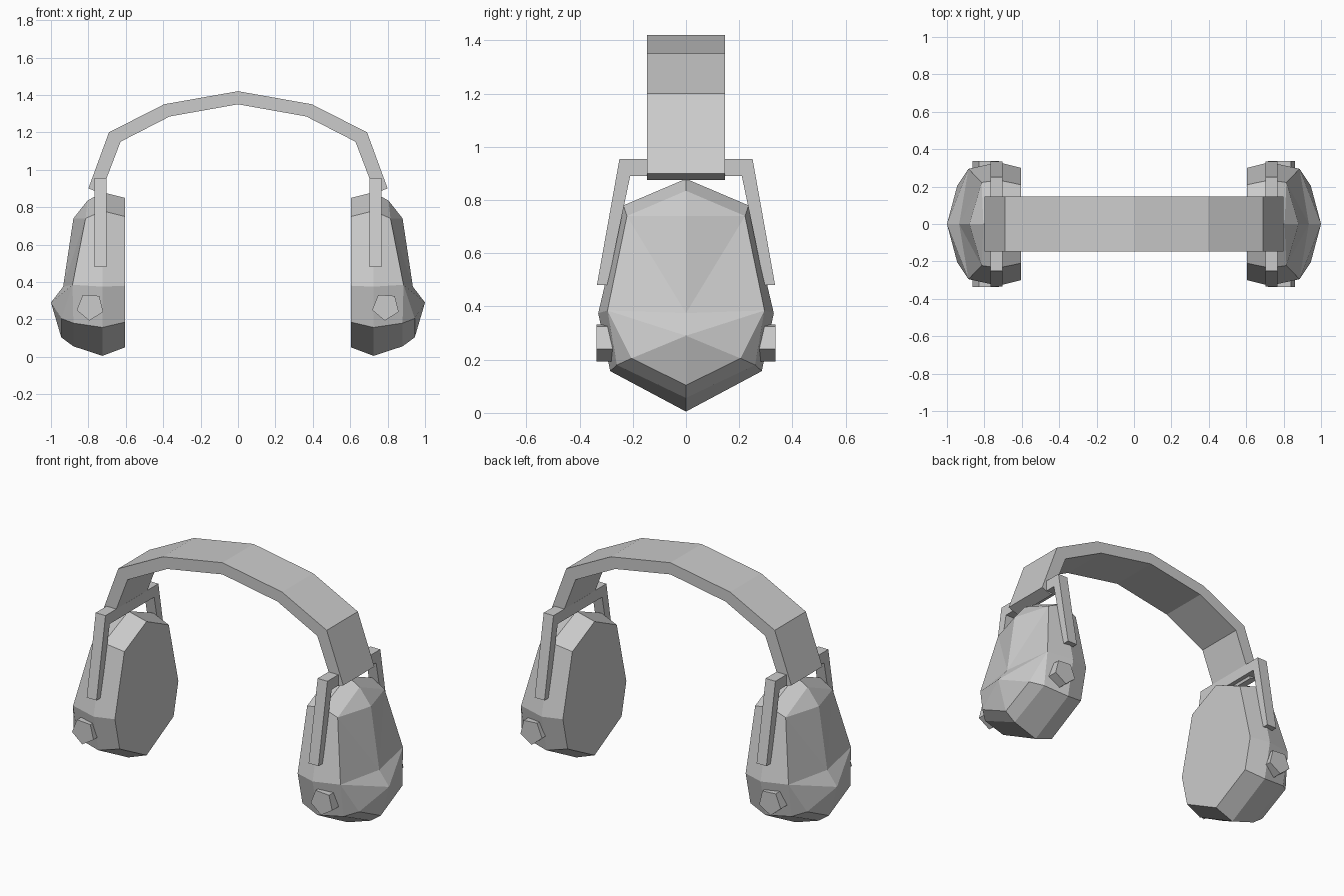
import bpy, bmesh
from math import cos, sin, radians
from mathutils import Vector

if "Cube" in bpy.data.objects:
    bpy.data.objects.remove(bpy.data.objects["Cube"], do_unlink=True)

grey = bpy.data.materials.new("plain grey")
grey.use_nodes = True
color = (0.6, 0.6, 0.6, 1)
grey.diffuse_color = color
grey.node_tree.nodes["Principled BSDF"].inputs["Base Color"].default_value = color


def finish(name, bm, mirror=(False, False)):
    mesh = bpy.data.meshes.new(name)
    bm.to_mesh(mesh)
    bm.free()
    mesh.materials.append(grey)
    obj = bpy.data.objects.new(name, mesh)
    bpy.context.collection.objects.link(obj)
    if any(mirror):
        mod = obj.modifiers.new("mirror", 'MIRROR')
        mod.use_axis = (mirror[0], mirror[1], False)
        mod.merge_threshold = 0.0005
    return obj


def prism(name, profile, place, low, high, mirror=(False, False)):
    """Extrude a 2D outline; place(u, v, depth) gives the 3D point."""
    bm = bmesh.new()
    a = [bm.verts.new(place(u, v, low)) for u, v in profile]
    b = [bm.verts.new(place(u, v, high)) for u, v in profile]
    bm.faces.new(a)
    bm.faces.new(b[::-1])
    n = len(a)
    for i in range(n):
        j = (i + 1) % n
        bm.faces.new((a[i], b[i], b[j], a[j]))
    bmesh.ops.recalc_face_normals(bm, faces=bm.faces)
    return finish(name, bm, mirror)


def along_y(u, v, d):
    return (u, d, v)


def along_x(u, v, d):
    return (d, u, v)


# Headband: angular arch with a constant width
outer = [(0.8, 0.9), (0.69, 1.2), (0.395, 1.35)]
inner = [(0.733, 0.875), (0.628, 1.15), (0.365, 1.285)]


def arch(side, peak):
    return [(-x, z) for x, z in side] + [(0, peak)] + side[::-1]


prism("headband", arch(outer, 1.42) + arch(inner, 1.35)[::-1],
      along_y, -0.147, 0.147)

# Yokes: forked brackets that hold the cups
leg = [(0.25, 0.955), (0.335, 0.48), (0.295, 0.48), (0.21, 0.89)]
prism("yokes", leg + [(-y, z) for y, z in leg[::-1]],
      along_x, 0.702, 0.767, (True, False))

# Pivot knobs: five-sided, on the front and back of each cup
for side, cx in (("left", 0.79), ("right", -0.79)):
    angles = [radians(-94 + 72 * i) for i in range(5)]
    pentagon = [(cx + 0.075 * cos(a), 0.268 + 0.075 * sin(a)) for a in angles]
    prism(side + "_knobs", pentagon, along_y, 0.24, 0.337, (False, True))

# Ear cups: half rings running from top to bottom, mirrored to all sides
rings = [
    [(0.605, 0, 0.85), (0.605, 0.21, 0.75), (0.605, 0.3, 0.38),
     (0.605, 0.255, 0.185), (0.605, 0, 0.05)],
    [(0.725, 0, 0.88), (0.725, 0.235, 0.78), (0.725, 0.33, 0.375),
     (0.725, 0.285, 0.157), (0.725, 0, 0.005)],
    [(0.805, 0, 0.835), (0.815, 0.222, 0.74), (0.885, 0.295, 0.385),
     (0.88, 0.26, 0.18), (0.88, 0, 0.056)],
]
bm = bmesh.new()
r = [[bm.verts.new(p) for p in ring] for ring in rings]
low_side, low_mid = bm.verts.new((0.945, 0.205, 0.205)), bm.verts.new((0.945, 0, 0.104))
crown, waist, tip = [bm.verts.new(p) for p in
                     ((0.88, 0, 0.74), (0.935, 0, 0.375), (1, 0, 0.29))]
top, upper, middle, lower, bottom = r[2]
faces = [r[0]]
for a, b in zip(r, r[1:]):
    faces += [(a[i], a[i + 1], b[i + 1], b[i]) for i in range(4)]
faces += [(top, upper, crown), (upper, waist, crown), (upper, middle, waist),
          (middle, tip, waist), (middle, low_side, tip), (middle, lower, low_side),
          (lower, bottom, low_mid, low_side), (low_side, low_mid, tip)]
centre = Vector((0.75, 0, 0.4))
for verts in faces:
    face = bm.faces.new(verts)
    face.normal_update()
    if face.normal.dot(face.calc_center_median() - centre) < 0:
        face.normal_flip()
finish("ear_cups", bm, (True, True))
